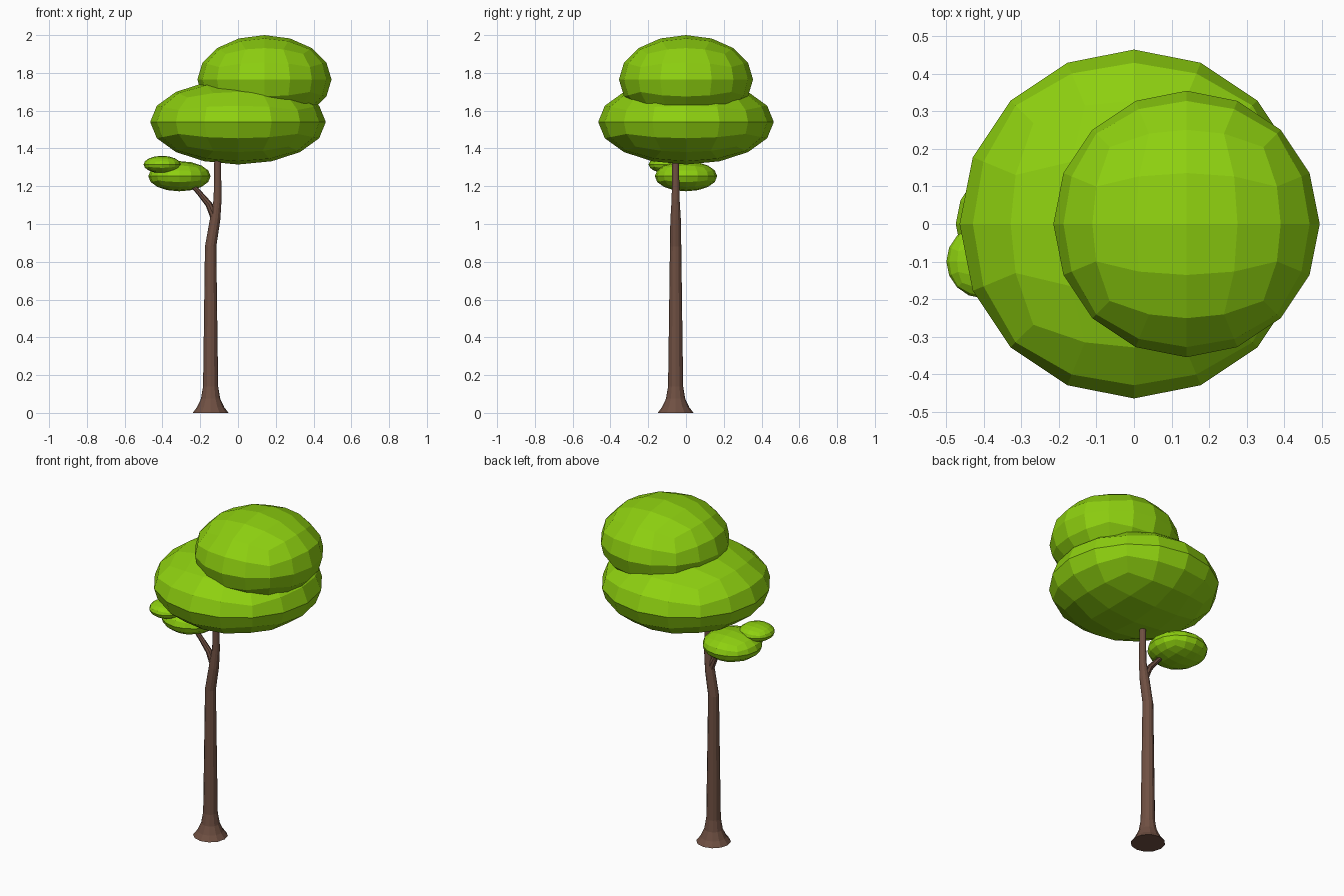
import bpy, bmesh, math
from mathutils import Vector

if "Cube" in bpy.data.objects:
    bpy.data.objects.remove(bpy.data.objects["Cube"])


def material(name, color):
    m = bpy.data.materials.new(name)
    m.diffuse_color = color
    m.use_nodes = True
    m.node_tree.nodes["Principled BSDF"].inputs["Base Color"].default_value = m.diffuse_color
    return m


BARK = material("bark", (0.16, 0.08, 0.055, 1))
LEAF = material("leaf", (0.27, 0.63, 0.005, 1))


def make_object(name, bm, mat):
    bmesh.ops.recalc_face_normals(bm, faces=bm.faces)
    mesh = bpy.data.meshes.new(name)
    bm.to_mesh(mesh)
    bm.free()
    mesh.materials.append(mat)
    obj = bpy.data.objects.new(name, mesh)
    bpy.context.collection.objects.link(obj)
    return obj


def foliage(name, center, radii):
    # Cube with a 4 x 4 grid per side, rounded into a flattened ball
    bm = bmesh.new()
    bmesh.ops.create_cube(bm, size=2)
    bmesh.ops.subdivide_edges(bm, edges=bm.edges[:], cuts=3, use_grid_fill=True)
    for v in bm.verts:
        d = Vector([math.tan(c * math.pi / 4) for c in v.co]).normalized()
        v.co = Vector(center) + Vector([a * r for a, r in zip(d, radii)])
    return make_object(name, bm, LEAF)


def tube(name, path, y, sides, level=False):
    # Tapered limb through (x, z, radius) points; level keeps rings horizontal
    bm = bmesh.new()
    rings = []
    for i, (x, z, r) in enumerate(path):
        a, b = path[max(i - 1, 0)], path[min(i + 1, len(path) - 1)]
        t = Vector((b[0] - a[0], 0, b[1] - a[1])).normalized()
        if level:
            t = Vector((0, 0, 1))
        side = Vector((t.z, 0, -t.x))
        ring = []
        for k in range(sides):
            ang = 2 * math.pi * k / sides
            offset = side * math.cos(ang) * r + Vector((0, math.sin(ang) * r, 0))
            ring.append(bm.verts.new(Vector((x, y, z)) + offset))
        rings.append(ring)
    for lo, hi in zip(rings, rings[1:]):
        for k in range(sides):
            n = (k + 1) % sides
            bm.faces.new((lo[k], lo[n], hi[n], hi[k]))
    bm.faces.new(rings[0])
    bm.faces.new(rings[-1])
    return make_object(name, bm, BARK)


# Trunk with flared foot and bent top
tube("trunk", [(-0.145, 0, 0.095), (-0.145, 0.03, 0.072), (-0.145, 0.075, 0.051),
               (-0.145, 0.14, 0.04), (-0.145, 0.5, 0.035), (-0.145, 0.88, 0.03),
               (-0.122, 1.02, 0.028), (-0.108, 1.13, 0.021), (-0.108, 1.37, 0.017)],
     -0.055, 12, level=True)

# Side branch
tube("branch", [(-0.122, 1.03, 0.022), (-0.155, 1.105, 0.018),
                (-0.205, 1.165, 0.014), (-0.255, 1.22, 0.012)], -0.055, 8)

# Leaf clumps
foliage("main_foliage", (0, 0, 1.54), (0.465, 0.465, 0.225))
foliage("top_foliage", (0.14, 0, 1.765), (0.355, 0.355, 0.235))
foliage("branch_foliage", (-0.31, 0, 1.253), (0.165, 0.165, 0.08))
foliage("small_foliage", (-0.402, -0.1, 1.315), (0.098, 0.098, 0.046))
